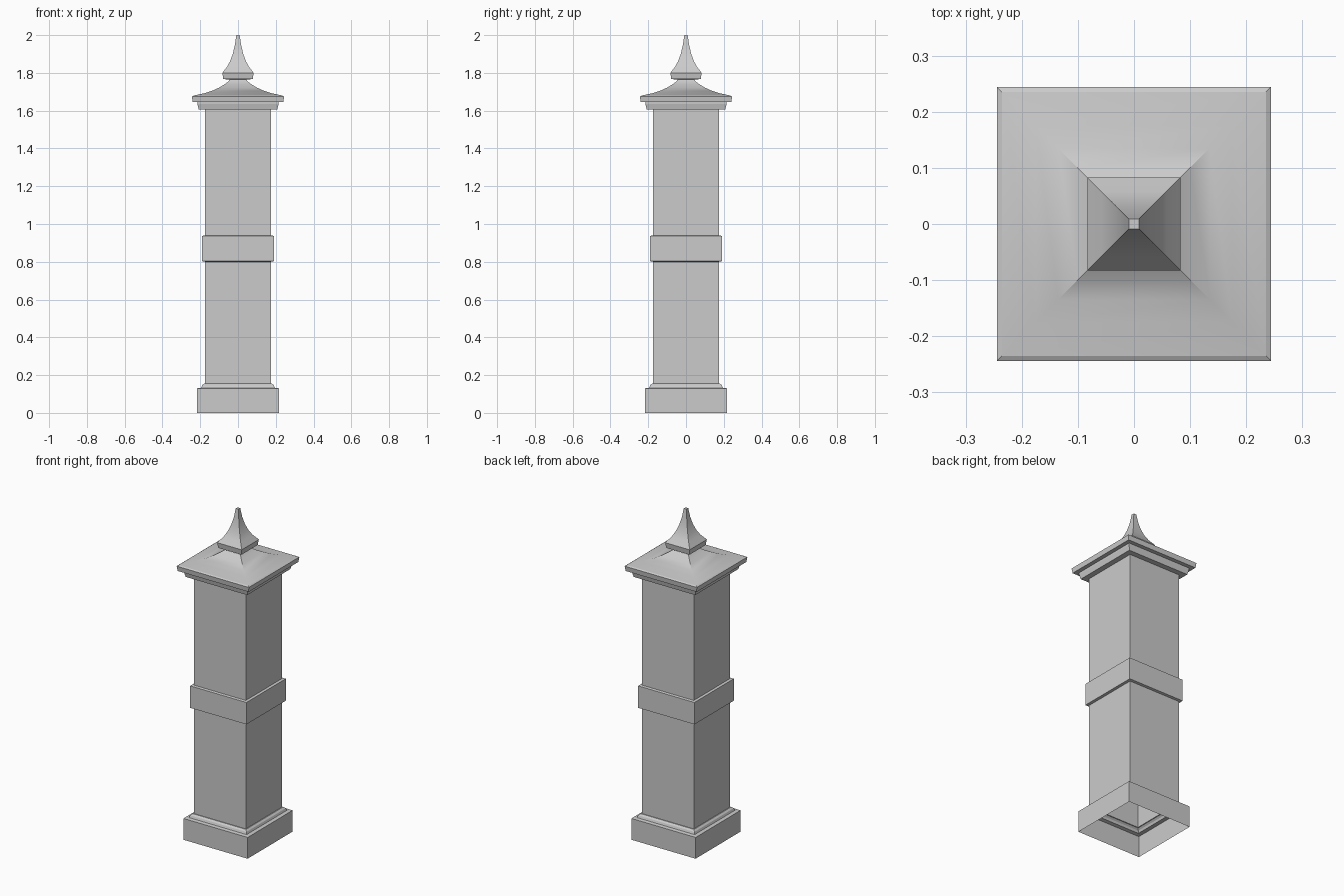
import bpy, bmesh

if "Cube" in bpy.data.objects:
    bpy.data.objects.remove(bpy.data.objects["Cube"])


def square_loft(name, profile, cap_top=False, smooth=False):
    """Sweep (half width, z) points around a square, leaving the shell open below."""
    bm = bmesh.new()
    rings = []
    for w, z in profile:
        rings.append([bm.verts.new((sx * w, sy * w, z))
                      for sx, sy in ((-1, -1), (1, -1), (1, 1), (-1, 1))])
    for a, b in zip(rings, rings[1:]):
        for i in range(4):
            j = (i + 1) % 4
            bm.faces.new((a[i], a[j], b[j], b[i]))
    if cap_top:
        bm.faces.new(rings[-1])
    me = bpy.data.meshes.new(name)
    bm.to_mesh(me)
    bm.free()
    ob = bpy.data.objects.new(name, me)
    bpy.context.collection.objects.link(ob)
    if smooth:
        bpy.ops.object.select_all(action='DESELECT')
        ob.select_set(True)
        bpy.context.view_layer.objects.active = ob
        bpy.ops.object.shade_smooth_by_angle(angle=0.5)
    return ob


S = 0.175  # shaft half width

# Stepped plinth, hollow from below
square_loft("plinth", [(0.217, 0), (0.217, 0.13), (0.195, 0.133),
                       (0.19, 0.146), (0.18, 0.155), (S, 0.155)])

# Lower and upper shaft with the raised band between them
square_loft("lower_shaft", [(S, 0.155), (S, 0.80)])
square_loft("middle_band", [(S, 0.80), (0.19, 0.803), (0.19, 0.937), (S, 0.94)])
square_loft("upper_shaft", [(S, 0.94), (S, 1.61)])

# Stepped cornice and swept roof
square_loft("cornice", [(S, 1.605), (0.208, 1.605), (0.215, 1.635),
                        (0.215, 1.645), (0.24, 1.645), (0.244, 1.675), (0.235, 1.68)])
square_loft("roof", [(0.235, 1.68), (0.175, 1.693), (0.135, 1.706), (0.10, 1.722),
                     (0.07, 1.74), (0.05, 1.755), (0.045, 1.765)], smooth=True)

# Finial with concave spire
square_loft("finial", [(0.045, 1.765), (0.078, 1.767), (0.083, 1.80), (0.078, 1.807),
                       (0.058, 1.832), (0.042, 1.862), (0.028, 1.90),
                       (0.017, 1.945), (0.009, 2.0)], cap_top=True, smooth=True)
